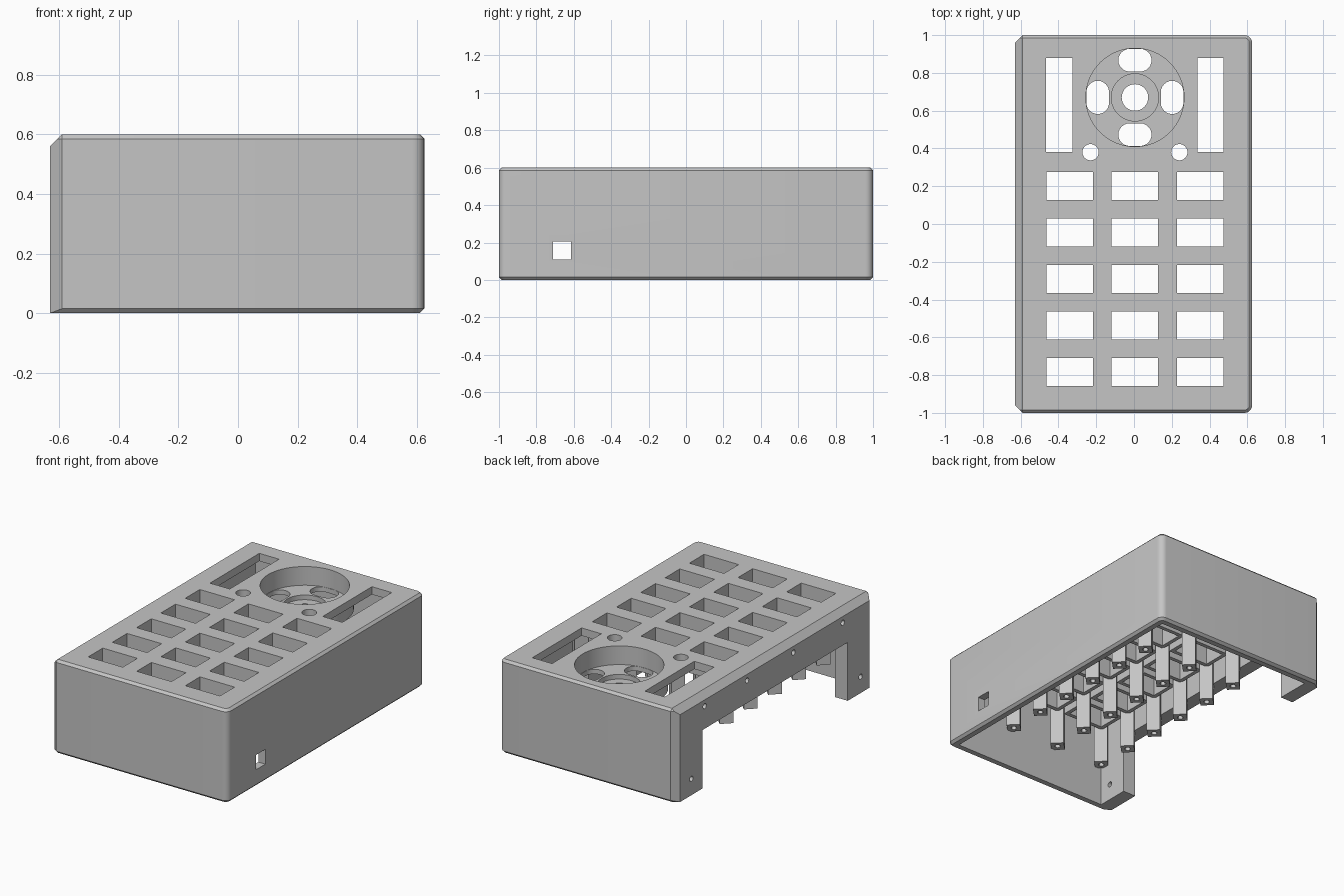
import bpy, bmesh, math
from mathutils import Matrix, Vector

if "Cube" in bpy.data.objects:
    bpy.data.objects.remove(bpy.data.objects["Cube"], do_unlink=True)

grey = bpy.data.materials.new("plain grey")
grey.use_nodes = True
grey.diffuse_color = (0.56, 0.56, 0.56, 1)
grey.node_tree.nodes["Principled BSDF"].inputs["Base Color"].default_value = grey.diffuse_color


def make(name, bm):
    bmesh.ops.recalc_face_normals(bm, faces=bm.faces)
    mesh = bpy.data.meshes.new(name)
    bm.to_mesh(mesh)
    bm.free()
    mesh.materials.append(grey)
    obj = bpy.data.objects.new(name, mesh)
    bpy.context.collection.objects.link(obj)
    return obj


def box(bm, x, y, z):
    size = [b - a for a, b in (x, y, z)]
    mid = [(a + b) / 2 for a, b in (x, y, z)]
    bmesh.ops.create_cube(bm, size=1, matrix=Matrix.Translation(mid) @ Matrix.Diagonal((*size, 1)))


def rod(bm, centre, r, length, sides=32, along_x=False):
    turn = Matrix.Rotation(math.pi / 2 if along_x else 0, 4, 'Y')
    bmesh.ops.create_cone(bm, cap_ends=True, segments=sides, radius1=r, radius2=r,
                          depth=length, matrix=Matrix.Translation(centre) @ turn)


def prism(bm, pts, z0, z1):
    face = bm.faces.new([bm.verts.new((x, y, z0)) for x, y in pts])
    top = bmesh.ops.extrude_face_region(bm, geom=[face])["geom"]
    bmesh.ops.translate(bm, vec=(0, 0, z1 - z0),
                        verts=[v for v in top if isinstance(v, bmesh.types.BMVert)])


def cut(target, bm):
    cutter = make("cutter", bm)
    cutter.hide_render = True
    mod = target.modifiers.new("cut", 'BOOLEAN')
    mod.operation, mod.solver, mod.object = 'DIFFERENCE', 'EXACT', cutter
    bpy.context.view_layer.objects.active = target
    bpy.ops.object.modifier_apply(modifier=mod.name)
    bpy.data.objects.remove(cutter, do_unlink=True)


# Key layout
COLS = [-0.34, 0.005, 0.35]
ROWS = [0.2 - 0.246 * i for i in range(5)]
KX, KY = 0.123, 0.074
SPK = Vector((0.005, 0.67, 0))
TOP, UNDER = 0.6, 0.55


def key_blocks(margin, z):
    bm = bmesh.new()
    for cx in COLS:
        for cy in ROWS:
            box(bm, (cx - KX - margin, cx + KX + margin), (cy - KY - margin, cy + KY + margin), z)
    return bm


# Case: convex outer block, chamfered on the open side, rounded on the other
bm = bmesh.new()
R = 0.04
for z, inset, left in ((0, 0.015, -0.63), (0.015, 0, -0.63), (0.56, 0, -0.63),
                       (0.585, 0, -0.605), (TOP, 0.015, -0.59)):
    for s in (-1, 1):
        bm.verts.new((left, s * (1 - max(inset if left == -0.59 else 0, -0.59 - left)), z))
        bm.verts.new((-0.59, s * (1 - inset), z))
        for i in range(7):
            a = math.pi / 2 * i / 6
            r = R - inset
            bm.verts.new((0.625 - R + r * math.cos(a), s * (1 - R + r * math.sin(a)), z))
bmesh.ops.remove_doubles(bm, verts=bm.verts, dist=0.0005)
hull = bmesh.ops.convex_hull(bm, input=bm.verts)
bmesh.ops.delete(bm, geom=list({v for v in hull["geom_interior"] if isinstance(v, bmesh.types.BMVert)}),
                 context='VERTS')
bmesh.ops.dissolve_limit(bm, angle_limit=0.02, verts=bm.verts, edges=bm.edges)
case = make("case", bm)

# Hollow inside
bm = bmesh.new()
box(bm, (-0.54, 0.575), (-0.95, 0.95), (-0.1, UNDER))
cut(case, bm)

# Open side between the two legs, and the square cable port
bm = bmesh.new()
box(bm, (-0.7, -0.5), (-0.74, 0.73), (-0.1, 0.375))
box(bm, (0.5, 0.7), (-0.71, -0.615), (0.11, 0.205))
cut(case, bm)

# Key openings in the top plate
cut(case, key_blocks(0, (0.5, 0.7)))

# Speaker opening, long slots, lamp holes and screw holes
bm = bmesh.new()
rod(bm, SPK + Vector((0, 0, TOP)), 0.26, 0.2, 64)
for s in (-1, 1):
    cx = 0.005 + s * 0.4
    box(bm, (cx - 0.07, cx + 0.07), (0.38, 0.88), (0.5, 0.7))
    rod(bm, (0.005 + s * 0.235, 0.38, TOP), 0.043, 0.2)
for y, z in ((0.71, 0.52), (0.28, 0.52), (-0.19, 0.52), (-0.69, 0.52), (0.845, 0.105), (-0.87, 0.105)):
    rod(bm, (-0.6, y, z), 0.017, 0.2, 16, True)
cut(case, bm)

# Frames guiding the keys under the plate
frames = make("key_frames", key_blocks(0.025, (0.47, UNDER)))
cut(frames, key_blocks(0, (0.4, 0.7)))

# Diamond-section screw posts between the keys
posts_bm, pilots = bmesh.new(), bmesh.new()
for i in range(4):
    for j in range(6):
        x, y = -0.505 + 0.343 * i, 0.323 - 0.246 * j
        rod(posts_bm, (x, y, 0.4), 0.057, 0.31, 4)
        rod(pilots, (x, y, 0.29), 0.018, 0.16, 12)
posts = make("screw_posts", posts_bm)
cut(posts, pilots)

# Turned speaker cup with a stepped floor
bm = bmesh.new()
profile = [(0.07, 0.45), (0.125, 0.45), (0.125, 0.48), (0.26, 0.48), (0.26, UNDER),
           (0.285, UNDER), (0.285, 0.45), (0.155, 0.45), (0.155, 0.42), (0.07, 0.42)]
ring = [bm.verts.new((SPK.x + r, SPK.y, z)) for r, z in profile]
edges = [bm.edges.new((ring[i - 1], ring[i])) for i in range(len(ring))]
bmesh.ops.spin(bm, geom=ring + edges, cent=SPK, axis=(0, 0, 1), angle=2 * math.pi,
               steps=64, use_duplicate=False)
bmesh.ops.remove_doubles(bm, verts=bm.verts, dist=0.0005)
cup = make("speaker_cup", bm)

# Four rounded sound slots
bm = bmesh.new()
for k in range(4):
    turn = Matrix.Rotation(k * math.pi / 2, 2)
    pts = []
    for i in range(26):
        end, step = divmod(i, 13)
        a = math.pi * (step / 12 + end)
        p = turn @ Vector((0.197 + 0.06 * math.cos(a), (0.028, -0.028)[end] + 0.06 * math.sin(a)))
        pts.append((SPK.x + p.x, SPK.y + p.y))
    prism(bm, pts, 0.4, 0.52)
cut(cup, bm)

# Smooth the round surfaces, keep the edges sharp
for obj in (case, frames, posts, cup):
    bpy.ops.object.select_all(action='DESELECT')
    obj.select_set(True)
    bpy.context.view_layer.objects.active = obj
    bpy.ops.object.shade_smooth_by_angle(angle=math.radians(30))
